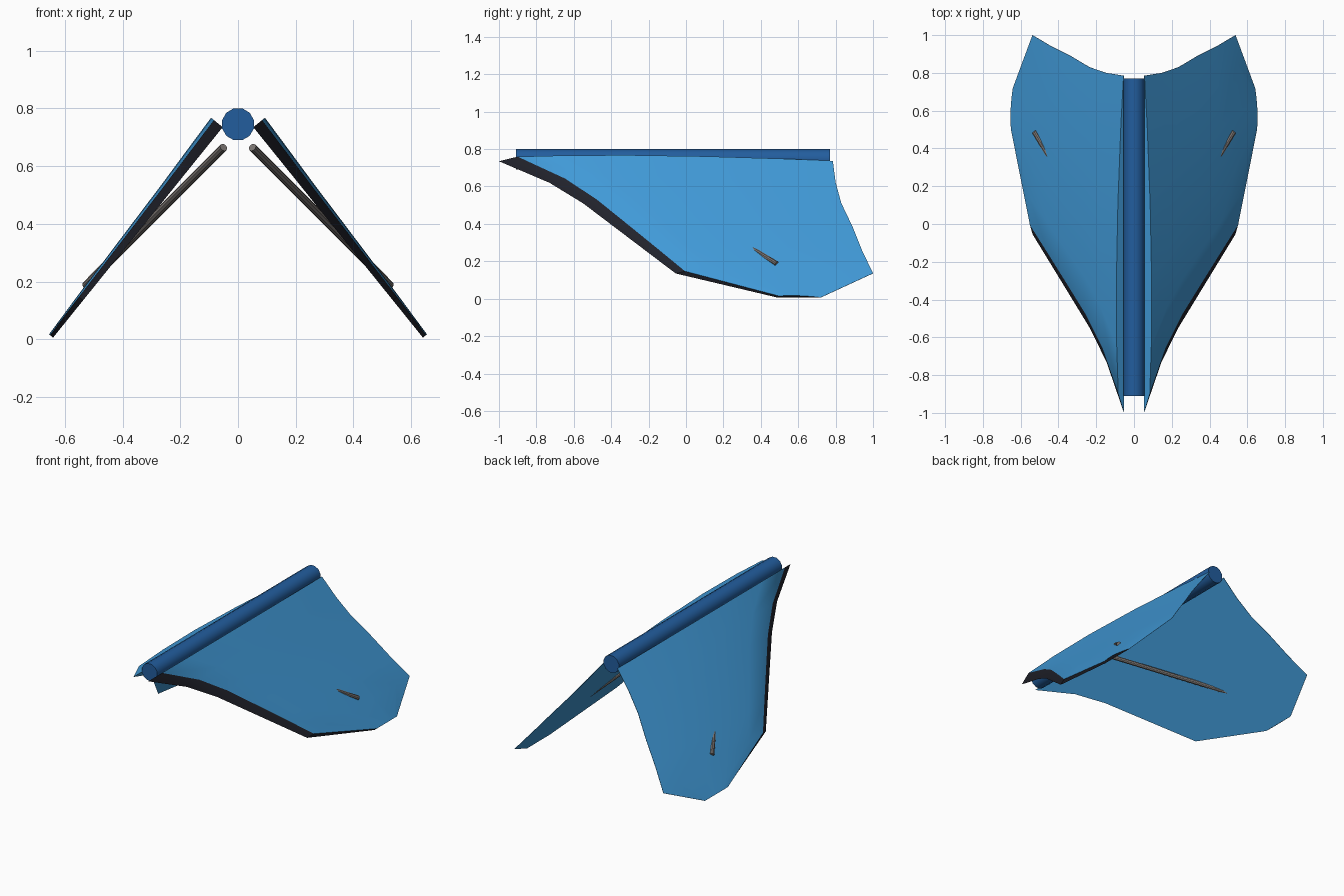
import bpy, bmesh, math
from mathutils import Vector

if "Cube" in bpy.data.objects:
    bpy.data.objects.remove(bpy.data.objects["Cube"])


def material(name, color):
    m = bpy.data.materials.new(name)
    m.diffuse_color = (*color, 1)
    m.use_nodes = True
    m.node_tree.nodes["Principled BSDF"].inputs["Base Color"].default_value = m.diffuse_color
    return m


WING_BLUE = material("wing blue", (0.052, 0.32, 0.68))
HINGE_BLUE = material("hinge blue", (0.016, 0.11, 0.34))
EDGE_BLACK = material("edge black", (0.015, 0.016, 0.024))
ROD_GREY = material("rod grey", (0.2, 0.18, 0.17))

# Span stations: height, leading y, trailing y, leading bevel, max thickness
STATIONS = [
    (0.735, -1.00, 0.785, 0.10, 0.052),
    (0.62, -0.73, 0.80, 0.085, 0.046),
    (0.51, -0.55, 0.83, 0.075, 0.040),
    (0.385, -0.385, 0.89, 0.068, 0.035),
    (0.26, -0.22, 0.94, 0.06, 0.030),
    (0.135, -0.055, 1.00, 0.05, 0.025),
    (0.006, 0.49, 0.72, 0.008, 0.018),
]
# Outer skin profile: chord fraction, thickness fraction
PROFILE = [(0, 0.75), (0.15, 0.95), (0.35, 1), (0.6, 0.8), (0.85, 0.4), (1, 0.06)]
NORMAL = Vector((0.778, 0, 0.628))


def finish(ob, angle=35):
    bpy.ops.object.select_all(action='DESELECT')
    ob.select_set(True)
    bpy.context.view_layer.objects.active = ob
    bpy.ops.object.shade_smooth_by_angle(angle=math.radians(angle))


def make_wing(name, side):
    bm = bmesh.new()
    outer, under = [], []
    for z, lead, trail, bevel, thick in STATIONS:
        x = 0.053 + (0.735 - z) * 0.806
        top_row, low_row = [], []
        for f, t in PROFILE:
            low = Vector((x, lead + (trail - lead) * f, z))
            start = lead + bevel
            top = Vector((x, start + (trail - start) * f, z)) + NORMAL * thick * t
            for row, p in ((top_row, top), (low_row, low)):
                row.append(bm.verts.new((p.x * side, p.y, p.z)))
        outer.append(top_row)
        under.append(low_row)

    def quad(a, b, c, d, mat=0):
        bm.faces.new((a, b, c, d)).material_index = mat

    n = len(PROFILE)
    for i in range(len(STATIONS) - 1):
        for j in range(n - 1):
            for g in (outer, under):
                quad(g[i][j], g[i][j + 1], g[i + 1][j + 1], g[i + 1][j])
        # black leading edge and blue trailing edge
        quad(outer[i][0], outer[i + 1][0], under[i + 1][0], under[i][0], 1)
        quad(outer[i][-1], outer[i + 1][-1], under[i + 1][-1], under[i][-1])
    # root face is blue, tip face is black
    for i, mat in ((0, 0), (-1, 1)):
        for j in range(n - 1):
            quad(outer[i][j], outer[i][j + 1], under[i][j + 1], under[i][j], mat)
    bmesh.ops.recalc_face_normals(bm, faces=bm.faces)
    mesh = bpy.data.meshes.new(name)
    bm.to_mesh(mesh)
    bm.free()
    mesh.materials.append(WING_BLUE)
    mesh.materials.append(EDGE_BLACK)
    ob = bpy.data.objects.new(name, mesh)
    bpy.context.collection.objects.link(ob)
    finish(ob)


def make_rod(name, a, b, radius, mat, sides, spin=0):
    a, b = Vector(a), Vector(b)
    bpy.ops.mesh.primitive_cylinder_add(vertices=sides, radius=radius,
                                        depth=(b - a).length, location=(a + b) / 2)
    ob = bpy.context.object
    ob.name = name
    for v in ob.data.vertices:  # turn a flat side upward
        c, s = math.cos(spin), math.sin(spin)
        v.co.x, v.co.y = v.co.x * c - v.co.y * s, v.co.x * s + v.co.y * c
    ob.rotation_euler = (b - a).to_track_quat('Z', 'Y').to_euler()
    ob.data.materials.append(mat)
    finish(ob)


# Central hinge tube
make_rod("hinge_tube", (0, -0.91, 0.745), (0, 0.77, 0.745), 0.057, HINGE_BLUE,
         12, math.radians(15))

# Wings and the struts that pass through them
for label, side in (("right", 1), ("left", -1)):
    make_wing(label + "_wing", side)
    make_rod(label + "_strut", (0.05 * side, -0.30, 0.665),
             (0.527 * side, 0.485, 0.187), 0.014, ROD_GREY, 10)
